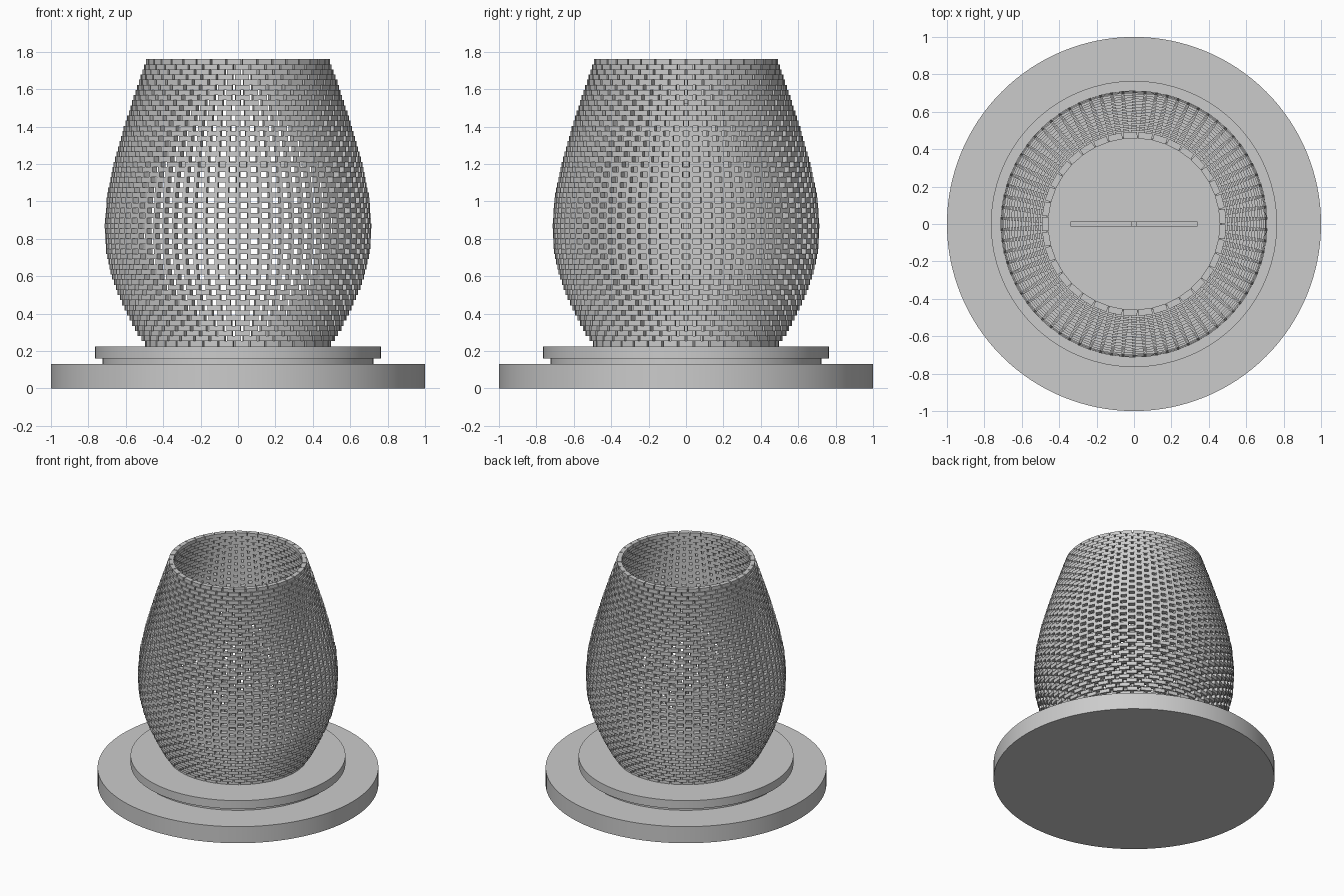
import bpy, bmesh, math
from mathutils import Matrix, Vector

if "Cube" in bpy.data.objects:
    bpy.data.objects.remove(bpy.data.objects["Cube"])

COURSES, PER_COURSE = 56, 37
Z0, Z1 = 0.225, 1.76
BRICK_W, BRICK_D = 0.075, 0.035
# outer radius of the tower by height
PROFILE = [(0.225, 0.487), (0.3, 0.54), (0.4, 0.592), (0.5, 0.638), (0.6, 0.675),
           (0.73, 0.705), (0.87, 0.713), (1.03, 0.700), (1.2, 0.664),
           (1.4, 0.607), (1.6, 0.542), (1.76, 0.487)]


def radius(z):
    for (za, ra), (zb, rb) in zip(PROFILE, PROFILE[1:]):
        if z <= zb:
            return ra + (rb - ra) * (z - za) / (zb - za)
    return PROFILE[-1][1]


def finish(bm, name):
    mesh = bpy.data.meshes.new(name)
    bm.to_mesh(mesh)
    bm.free()
    ob = bpy.data.objects.new(name, mesh)
    bpy.context.collection.objects.link(ob)
    return ob


def add_box(bm, matrix, size):
    bmesh.ops.create_cube(bm, size=1, matrix=matrix @ Matrix.Diagonal((*size, 1)))


def disc(name, r, za, zb):
    bm = bmesh.new()
    bmesh.ops.create_cone(bm, cap_ends=True, segments=128, radius1=r, radius2=r,
                          depth=zb - za, matrix=Matrix.Translation((0, 0, (za + zb) / 2)))
    ob = finish(bm, name)
    bpy.ops.object.select_all(action='DESELECT')
    ob.select_set(True)
    bpy.context.view_layer.objects.active = ob
    bpy.ops.object.shade_smooth_by_angle(angle=math.radians(30))


# stepped round base
disc("base_plinth", 1.0, 0, 0.13)
disc("base_recess", 0.725, 0.13, 0.16)
disc("base_platform", 0.765, 0.16, Z0)

# open brick lattice: each course is turned by half a brick
bm = bmesh.new()
h = (Z1 - Z0) / COURSES
for row in range(COURSES):
    z = Z0 + (row + 0.5) * h
    r = radius(z) - BRICK_D / 2
    for i in range(PER_COURSE):
        a = 2 * math.pi * (i + 0.5 * (row % 2)) / PER_COURSE
        m = Matrix.Rotation(a, 4, 'Z') @ Matrix.Translation((r, 0, z))
        add_box(bm, m, (BRICK_D, BRICK_W, h))
finish(bm, "brick_lattice_tower")

# slim upright and crossbar standing inside
T = 0.028
for name, size, z in (("inner_upright", (T, T, 1.3), Z0 + 0.65),
                      ("inner_crossbar", (0.68, T, T), 1.2)):
    bm = bmesh.new()
    add_box(bm, Matrix.Translation(Vector((0, 0, z))), size)
    finish(bm, name)
